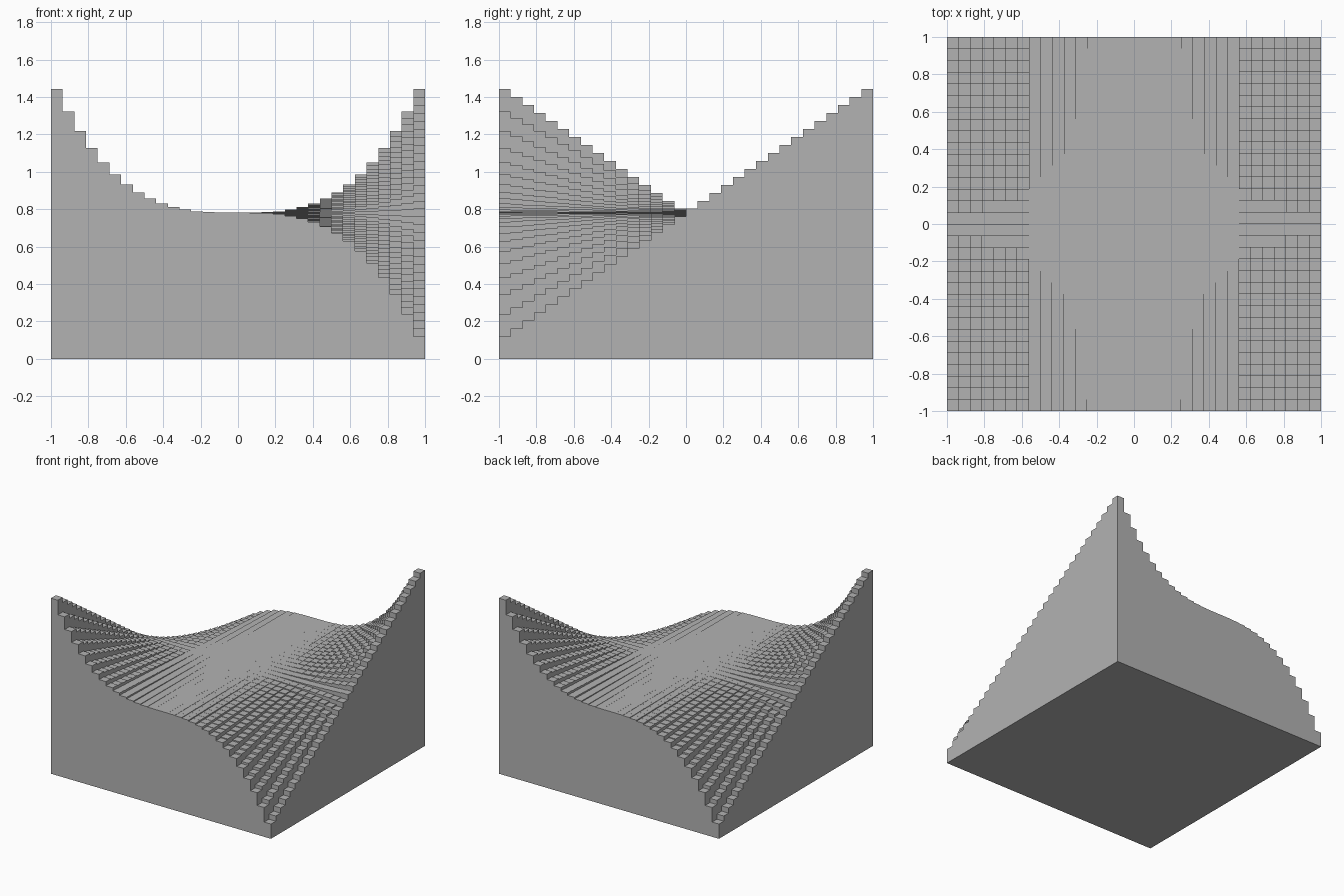
import bpy
import bmesh

cube = bpy.data.objects.get("Cube")
if cube:
    bpy.data.objects.remove(cube, do_unlink=True)

COUNT = 32                # columns along each side
CELL = 2 / COUNT
MID, RISE = 0.78125, 0.75


def height(i, j):
    """Column height; zero outside the block so the outer walls reach the floor."""
    if not (0 <= i < COUNT and 0 <= j < COUNT):
        return 0.0
    x = -1 + (i + 0.5) * CELL
    y = -1 + (j + 0.5) * CELL
    return MID + RISE * x ** 3 * y


bm = bmesh.new()


def add_face(points):
    bm.faces.new([bm.verts.new(p) for p in points])


# Stepped surface: a flat top per column and a riser towards each lower neighbour
for i in range(COUNT):
    for j in range(COUNT):
        x0, y0 = -1 + i * CELL, -1 + j * CELL
        x1, y1 = x0 + CELL, y0 + CELL
        corners = [(x0, y0), (x1, y0), (x1, y1), (x0, y1)]
        top = height(i, j)
        add_face([(x, y, top) for x, y in corners])
        for side, (di, dj) in enumerate([(0, -1), (1, 0), (0, 1), (-1, 0)]):
            low = height(i + di, j + dj)
            if top - low > 1e-6:
                a, b = corners[side], corners[(side + 1) % 4]
                add_face([(*a, low), (*b, low), (*b, top), (*a, top)])

# Underside
add_face([(-1, -1, 0), (-1, 1, 0), (1, 1, 0), (1, -1, 0)])
bmesh.ops.remove_doubles(bm, verts=bm.verts, dist=1e-6)

mesh = bpy.data.meshes.new("stepped_saddle_block")
bm.to_mesh(mesh)
bm.free()

# Plain grey finish
grey = bpy.data.materials.new("plain_grey")
grey.use_nodes = True
colour = (0.45, 0.45, 0.45, 1)
grey.diffuse_color = colour
grey.node_tree.nodes["Principled BSDF"].inputs["Base Color"].default_value = colour
mesh.materials.append(grey)

block = bpy.data.objects.new("stepped_saddle_block", mesh)
bpy.context.collection.objects.link(block)
